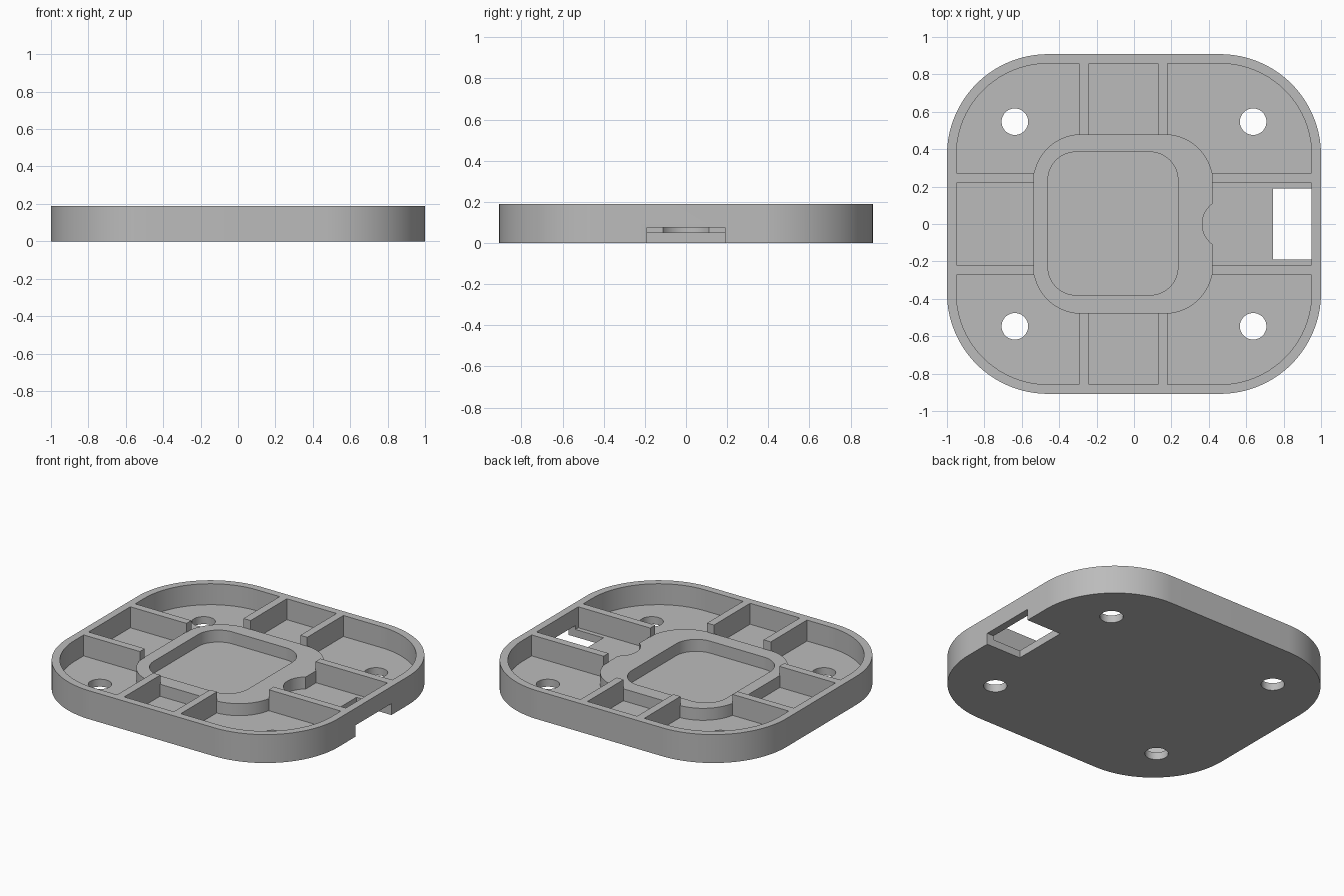
import bpy, bmesh, math

if "Cube" in bpy.data.objects:
    bpy.data.objects.remove(bpy.data.objects["Cube"], do_unlink=True)

FLOOR, BOSS_TOP, RIM_TOP, ABOVE = 0.05, 0.13, 0.19, 0.3

grey = bpy.data.materials.new("plain_grey")
grey.use_nodes = True
grey.diffuse_color = (0.5, 0.5, 0.5, 1)
grey.node_tree.nodes["Principled BSDF"].inputs["Base Color"].default_value = grey.diffuse_color


def prism(name, points, z0, z1):
    """Extrude a counter-clockwise outline from z0 to z1."""
    bm = bmesh.new()
    base = bm.faces.new([bm.verts.new((x, y, z0)) for x, y in points])
    top = bmesh.ops.extrude_face_region(bm, geom=[base])["geom"]
    for v in top:
        if isinstance(v, bmesh.types.BMVert):
            v.co.z = z1
    bmesh.ops.recalc_face_normals(bm, faces=bm.faces)
    mesh = bpy.data.meshes.new(name)
    bm.to_mesh(mesh)
    bm.free()
    mesh.materials.append(grey)
    obj = bpy.data.objects.new(name, mesh)
    bpy.context.collection.objects.link(obj)
    return obj


def arc(cx, cy, r, start, sweep, steps):
    return [(cx + r * math.cos(start + sweep * i / steps),
             cy + r * math.sin(start + sweep * i / steps)) for i in range(steps + 1)]


def rounded(x0, x1, y0, y1, r, steps=20):
    corners = [(x1 - r, y1 - r), (x0 + r, y1 - r), (x0 + r, y0 + r), (x1 - r, y0 + r)]
    return [p for i, (cx, cy) in enumerate(corners)
            for p in arc(cx, cy, r, i * math.pi / 2, math.pi / 2, steps)]


def box(name, x0, x1, y0, y1, z0, z1):
    return prism(name, [(x0, y0), (x1, y0), (x1, y1), (x0, y1)], z0, z1)


def cylinder(name, x, y, r, z0, z1):
    return prism(name, arc(x, y, r, 0, 2 * math.pi, 48)[:-1], z0, z1)


def cut(target, cutter):
    """Subtract the cutter, then discard it."""
    mod = target.modifiers.new("cut", "BOOLEAN")
    mod.operation, mod.solver, mod.object = "DIFFERENCE", "EXACT", cutter
    bpy.context.view_layer.objects.active = target
    bpy.ops.object.modifier_apply(modifier=mod.name)
    bpy.data.objects.remove(cutter, do_unlink=True)


# Raised central platform with a square recess and a round finger notch
platform = prism("platform", rounded(-0.54, 0.423, -0.48, 0.48, 0.26), -0.1, BOSS_TOP)
cut(platform, prism("recess", rounded(-0.46, 0.235, -0.38, 0.385, 0.15), FLOOR - 0.1, ABOVE))
cut(platform, cylinder("finger_notch", 0.5, 0, 0.135, -0.2, ABOVE))

# Hollow of the tray, leaving the platform and the ribs standing
hollow = prism("hollow", rounded(-0.95, 0.95, -0.858, 0.858, 0.49), FLOOR, 0.25)
cut(hollow, platform)
for side in (-1, 1):
    y0, y1 = sorted((side * 0.22, side * 0.272))
    cut(hollow, box("left_rib", 0.418, 1.1, y0, y1, -0.1, ABOVE))
    cut(hollow, box("right_rib", -1.1, -0.535, y0, y1, -0.1, ABOVE))
    y0, y1 = sorted((side * 0.476, side * 1.1))
    for x0, x1 in ((-0.293, -0.24), (0.127, 0.178)):
        cut(hollow, box("end_rib", x0, x1, y0, y1, -0.1, ABOVE))

# Tray body
tray = prism("tray", rounded(-1, 1, -0.908, 0.908, 0.54, 32), 0, RIM_TOP)
cut(tray, hollow)

# Screw holes in the four corners
for x in (-0.637, 0.637):
    for y in (-0.547, 0.547):
        cut(tray, cylinder("screw_hole", x, y, 0.071, -0.1, 0.1))

# Cable opening through the floor and the bottom of the left wall
cut(tray, box("cable_opening", 0.743, 1.1, -0.19, 0.19, -0.1, 0.076))

bpy.ops.object.select_all(action="DESELECT")
tray.select_set(True)
bpy.context.view_layer.objects.active = tray
bpy.ops.object.shade_smooth_by_angle(angle=math.radians(30))
